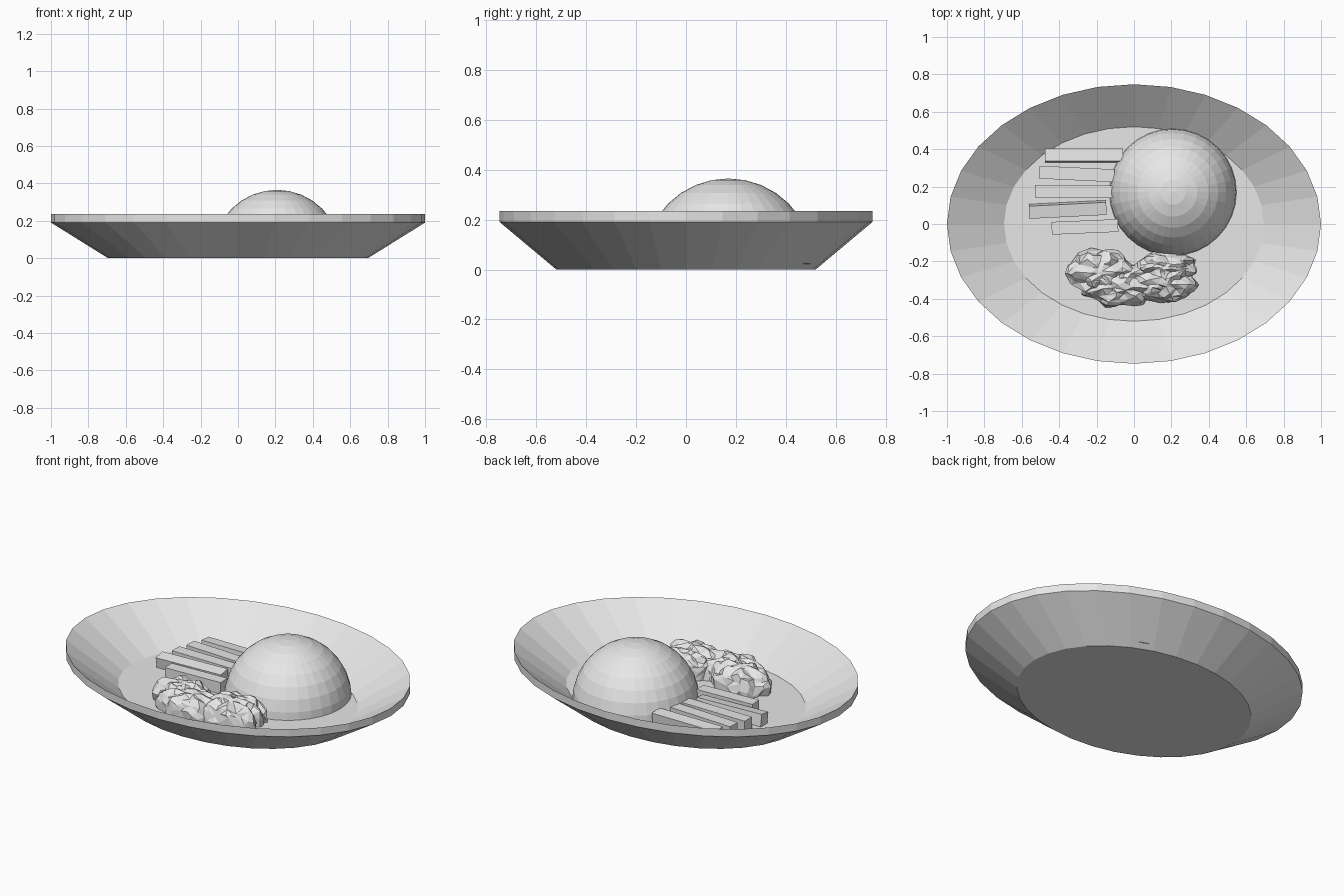
import bpy, bmesh, math
from mathutils import Vector, Matrix, noise

cube = bpy.data.objects.get("Cube")
if cube:
    bpy.data.objects.remove(cube, do_unlink=True)

# One plain grey for everything
grey = bpy.data.materials.new("plain grey")
grey.use_nodes = True
colour = (0.8, 0.8, 0.8, 1)
grey.diffuse_color = colour
grey.node_tree.nodes["Principled BSDF"].inputs["Base Color"].default_value = colour


def finish(name, bm):
    bmesh.ops.recalc_face_normals(bm, faces=bm.faces)
    mesh = bpy.data.meshes.new(name)
    bm.to_mesh(mesh)
    bm.free()
    mesh.materials.append(grey)
    obj = bpy.data.objects.new(name, mesh)
    bpy.context.collection.objects.link(obj)
    return obj


def plate():
    """Oval dish: stacked rings from the base, over the rim, to the floor."""
    bm = bmesh.new()
    sides = 32
    profile = [(0.695, 0.52, 0), (1, 0.747, 0.19), (1, 0.747, 0.235), (0.695, 0.52, 0.045)]
    rings = []
    for rx, ry, z in profile:
        angles = [math.tau * i / sides for i in range(sides)]
        rings.append([bm.verts.new((rx * math.cos(a), ry * math.sin(a), z)) for a in angles])
    for low, high in zip(rings, rings[1:]):
        for i in range(sides):
            j = (i + 1) % sides
            bm.faces.new((low[i], low[j], high[j], high[i]))
    bm.faces.new(rings[0])
    bm.faces.new(rings[-1])
    finish("plate", bm)


def dome():
    """Upper half of a faceted ball."""
    bm = bmesh.new()
    bmesh.ops.create_uvsphere(bm, u_segments=32, v_segments=16, radius=0.342)
    geom = bm.verts[:] + bm.edges[:] + bm.faces[:]
    bmesh.ops.bisect_plane(bm, geom=geom, plane_co=(0, 0, 0), plane_no=(0, 0, 1),
                           clear_inner=True, dist=0.001)
    bmesh.ops.holes_fill(bm, edges=[e for e in bm.edges if e.is_boundary])
    bmesh.ops.translate(bm, verts=bm.verts, vec=(0.208, 0.17, 0.023))
    finish("rice_dome", bm)


def stick(name, start, end, roll):
    """Square baton lying between two points on the dish floor."""
    a, b = Vector(start), Vector(end)
    bm = bmesh.new()
    bmesh.ops.create_cube(bm, size=1)
    turn = Matrix.Rotation(math.atan2(b.y - a.y, b.x - a.x), 4, "Z")
    spin = Matrix.Rotation(math.radians(roll), 4, "X")
    size = Matrix.Diagonal(((b - a).length, 0.068, 0.07, 1))
    middle = (a + b) / 2
    place = Matrix.Translation((middle.x, middle.y, 0.078))
    bm.transform(place @ turn @ spin @ size)
    finish(name, bm)


def leaf_heap(name, centre, radii, folds, seed):
    """Crumpled mound with pleats running out from its middle."""
    bm = bmesh.new()
    bmesh.ops.create_icosphere(bm, subdivisions=4, radius=1)
    base = Vector(centre)
    shift = Vector((seed * 3.7, seed * 1.3, seed * 2.1))
    for v in bm.verts:
        p = v.co.copy()
        angle = math.atan2(p.y, p.x)
        flat = math.hypot(p.x, p.y)
        pleat = math.sin(folds * angle + seed + 2 * noise.noise(p * 2 + shift))
        crumple = noise.noise(p * 2.2 + shift) + 0.6 * noise.noise(p * 5 + shift)
        swell = 0.97 + 0.07 * pleat * flat + 0.13 * crumple
        height = math.copysign(abs(p.z) ** 0.7, p.z) * (swell + 0.1 * pleat * flat)
        v.co = base + Vector((p.x * swell * radii[0], p.y * swell * radii[1], height * radii[2]))
        v.co.z = max(v.co.z, 0.03)
    # Coarsen into irregular facets
    obj = finish(name, bm)
    facets = obj.modifiers.new("facets", "DECIMATE")
    facets.ratio = 0.2


plate()
dome()

sticks = [
    ((-0.475, 0.367), (-0.06, 0.367), -5),
    ((-0.507, 0.277), (-0.105, 0.258), 0),
    ((-0.53, 0.175), (-0.115, 0.172), 0),
    ((-0.56, 0.067), (-0.148, 0.088), 9),
    ((-0.44, -0.023), (-0.085, -0.008), 0),
]
for number, (start, end, roll) in enumerate(sticks, 1):
    stick(f"vegetable_stick_{number}", start, end, roll)

leaf_heap("leaf_heap_left", (-0.18, -0.255, 0.06), (0.18, 0.125, 0.12), 6, 1)
leaf_heap("leaf_heap_middle", (-0.08, -0.325, 0.06), (0.2, 0.12, 0.12), 7, 2)
leaf_heap("leaf_heap_right", (0.16, -0.31, 0.06), (0.18, 0.115, 0.13), 6, 3)
leaf_heap("leaf_heap_back", (0.17, -0.23, 0.06), (0.17, 0.08, 0.12), 5, 4)
